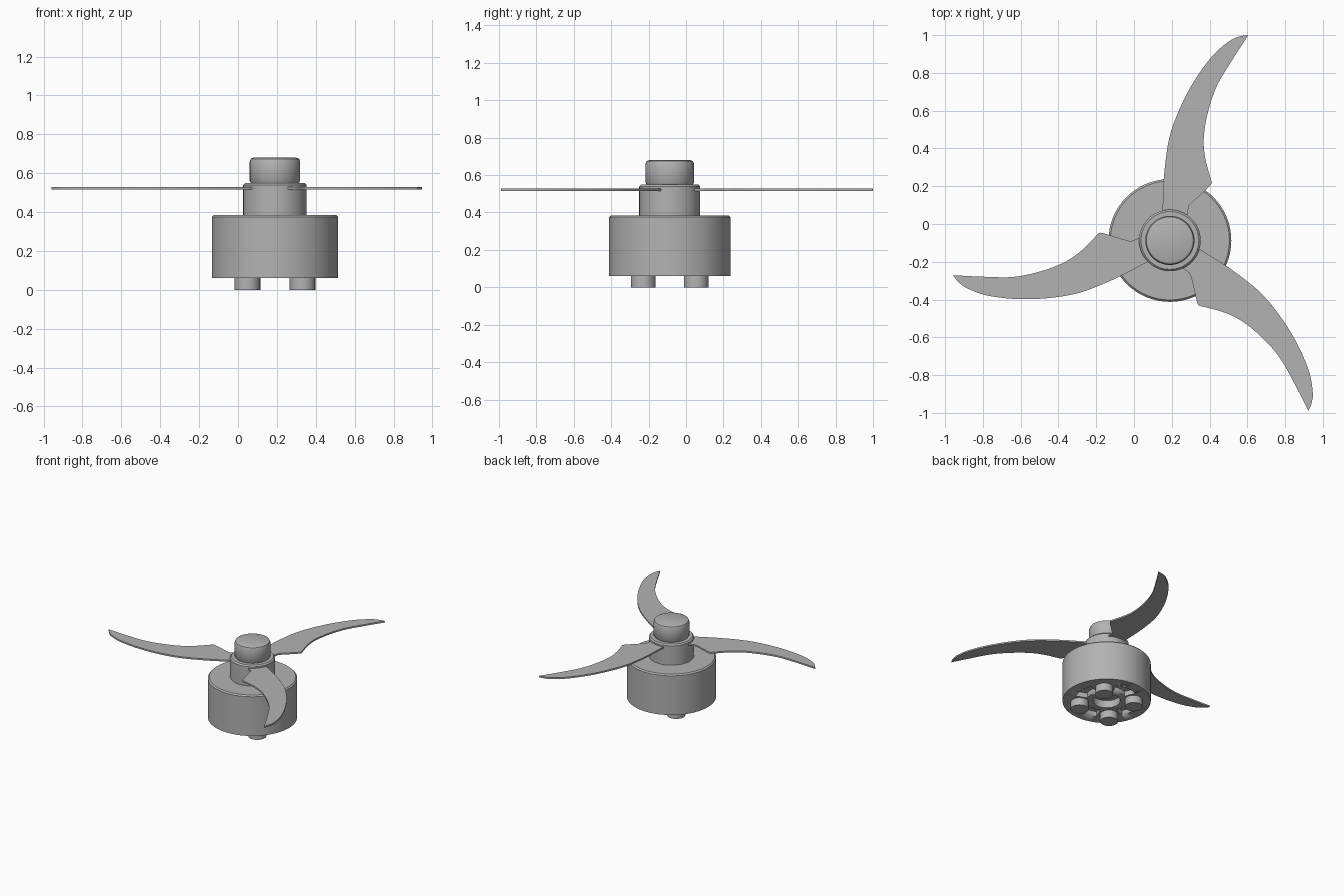
import bpy, bmesh, math
from mathutils import Matrix, Vector

if "Cube" in bpy.data.objects:
    bpy.data.objects.remove(bpy.data.objects["Cube"])

CENTRE = Vector((0.19, -0.087, 0))

grey = bpy.data.materials.new("plain grey")
grey.use_nodes = True
grey.diffuse_color = (0.45, 0.45, 0.45, 1)
grey.node_tree.nodes["Principled BSDF"].inputs["Base Color"].default_value = grey.diffuse_color


def finish(name, bm, smooth=True):
    bmesh.ops.recalc_face_normals(bm, faces=bm.faces)
    mesh = bpy.data.meshes.new(name)
    bm.to_mesh(mesh)
    bm.free()
    mesh.materials.append(grey)
    ob = bpy.data.objects.new(name, mesh)
    ob.location = CENTRE
    bpy.context.collection.objects.link(ob)
    if smooth:
        bpy.ops.object.select_all(action="DESELECT")
        ob.select_set(True)
        bpy.context.view_layer.objects.active = ob
        bpy.ops.object.shade_smooth_by_angle(angle=math.radians(35))
    return ob


def lathe(name, profile, steps=64):
    bm = bmesh.new()
    verts = [bm.verts.new((r, 0, z)) for r, z in profile]
    edges = [bm.edges.new(pair) for pair in zip(verts, verts[1:])]
    bmesh.ops.spin(bm, geom=verts + edges, axis=(0, 0, 1), cent=(0, 0, 0),
                   angle=math.tau, steps=steps)
    bmesh.ops.remove_doubles(bm, verts=bm.verts, dist=0.0005)
    return finish(name, bm)


def prism(name, outline, z0, z1, turn=0.0):
    bm = bmesh.new()
    face = bm.faces.new([bm.verts.new((x, y, z0)) for x, y in outline])
    up = bmesh.ops.extrude_face_region(bm, geom=[face])["geom"]
    bmesh.ops.translate(bm, vec=(0, 0, z1 - z0),
                        verts=[g for g in up if isinstance(g, bmesh.types.BMVert)])
    bmesh.ops.rotate(bm, verts=bm.verts, matrix=Matrix.Rotation(turn, 3, "Z"))
    return finish(name, bm)


def spline(points, steps=5):
    # Smooth curve passing through every point
    pts = [Vector(p) for p in points]
    pts = [2 * pts[0] - pts[1]] + pts + [2 * pts[-1] - pts[-2]]
    out = []
    for a, b, c, d in zip(pts, pts[1:], pts[2:], pts[3:]):
        for i in range(steps):
            t = i / steps
            out.append(0.5 * (2 * b + (c - a) * t + (2 * a - 5 * b + 4 * c - d) * t * t
                              + (3 * b - a - 3 * c + d) * t ** 3))
    return out + [pts[-2]]


# Motor body with a round bore underneath
body = lathe("motor_body", [(0, 0.12), (0.1, 0.12), (0.1, 0.06), (0.325, 0.06),
                            (0.325, 0.375), (0.315, 0.385), (0, 0.385)])

# Hub and rounded cap
lathe("hub", [(0, 0.38), (0.163, 0.38), (0.163, 0.54), (0.153, 0.55), (0, 0.55)])
lathe("hub_cap", [(0, 0.545), (0.12, 0.545), (0.13, 0.56), (0.13, 0.66), (0.124, 0.674),
                  (0.11, 0.68), (0, 0.68)])

# Pockets between the four arms of the base
for i in range(4):
    arc = [math.radians(-22 + 4 * k) for k in range(12)]
    ring = [(0.24 * math.cos(a), 0.24 * math.sin(a)) for a in arc]
    ring += [(0.15 * math.cos(a), 0.15 * math.sin(a)) for a in reversed(arc)]
    cutter = prism("pocket_cutter", ring, 0.03, 0.1, i * math.pi / 2)
    cutter.hide_render = True
    cutter.hide_set(True)
    cut = body.modifiers.new("pocket", "BOOLEAN")
    cut.operation = "DIFFERENCE"
    cut.object = cutter

# Mounting feet on the diagonals
for i in range(4):
    a = math.pi / 4 + i * math.pi / 2
    circle = [(0.2 * math.cos(a) + 0.066 * math.cos(t), 0.2 * math.sin(a) + 0.066 * math.sin(t))
              for t in (k * math.tau / 32 for k in range(32))]
    prism(f"mounting_foot_{i + 1}", circle, 0, 0.07)

# Three curved blades
leading = spline([(0.15, 0.0), (0.152, 0.1), (0.162, 0.29), (0.198, 0.497), (0.293, 0.714),
                  (0.41, 0.884), (0.505, 0.968), (0.56, 0.993), (0.605, 1.0)])
trailing = spline([(0.605, 1.0), (0.516, 0.862), (0.436, 0.725), (0.389, 0.582),
                   (0.369, 0.45), (0.378, 0.344), (0.406, 0.24)])
root = spline([(0.412, 0.222), (0.4, 0.2), (0.31, 0.115), (0.288, 0.085), (0.283, 0.02)], 4)
blade = [p - CENTRE.xy for p in leading + trailing[1:] + root]
for i in range(3):
    prism(f"blade_{i + 1}", blade, 0.516, 0.528, i * math.tau / 3)
